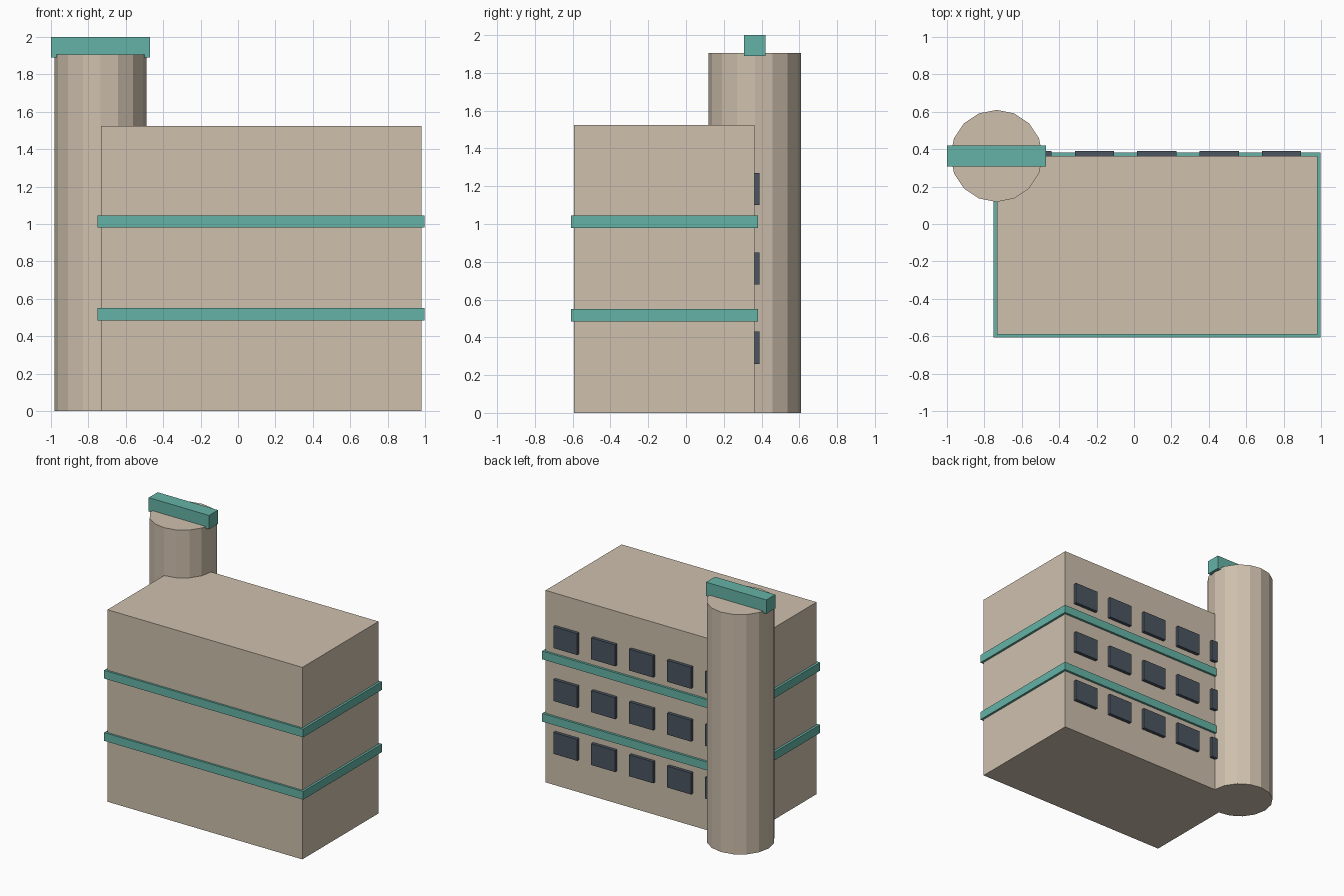
import bpy
import math

if "Cube" in bpy.data.objects:
    bpy.data.objects.remove(bpy.data.objects["Cube"])


def material(name, rgb):
    m = bpy.data.materials.new(name)
    m.diffuse_color = (*rgb, 1)
    m.use_nodes = True
    m.node_tree.nodes["Principled BSDF"].inputs["Base Color"].default_value = m.diffuse_color
    return m


STONE = material("stone", (0.62, 0.53, 0.42))
TEAL = material("teal_trim", (0.13, 0.45, 0.38))
GLASS = material("dark_glass", (0.07, 0.09, 0.12))


def box(name, x, y, z, mat):
    """Box from (min, max) ranges on each axis."""
    axes = (x, y, z)
    bpy.ops.mesh.primitive_cube_add(size=1, location=[(a + b) / 2 for a, b in axes])
    ob = bpy.context.object
    ob.name = name
    ob.scale = [b - a for a, b in axes]
    bpy.ops.object.transform_apply(location=False, rotation=False, scale=True)
    ob.data.materials.append(mat)
    return ob


# Main block
box("building_block", (-0.733, 0.98), (-0.592, 0.363), (0, 1.525), STONE)

# Floor bands wrapping the block
for i, z in enumerate((0.485, 0.98)):
    box(f"floor_band_{i + 1}", (-0.752, 0.998), (-0.608, 0.381), (z, z + 0.065), TEAL)

# Stair tower on the back left corner
TOWER_X, TOWER_Y, TOWER_H = -0.735, 0.364, 1.905
bpy.ops.mesh.primitive_cylinder_add(vertices=16, radius=0.246, depth=TOWER_H,
                                    location=(TOWER_X, TOWER_Y, TOWER_H / 2))
tower = bpy.context.object
tower.name = "stair_tower"
tower.data.materials.append(STONE)

# Crossbar on top of the tower
box("tower_crossbar", (-1.0, -0.47), (0.308, 0.42), (1.89, 2.0), TEAL)

# Window grid on the back wall
for row in range(3):
    for col in range(5):
        x, z = -0.65 + col * 0.3335, 0.26 + row * 0.42
        box(f"window_{row + 1}_{col + 1}", (x, x + 0.21), (0.355, 0.389), (z, z + 0.17), GLASS)
